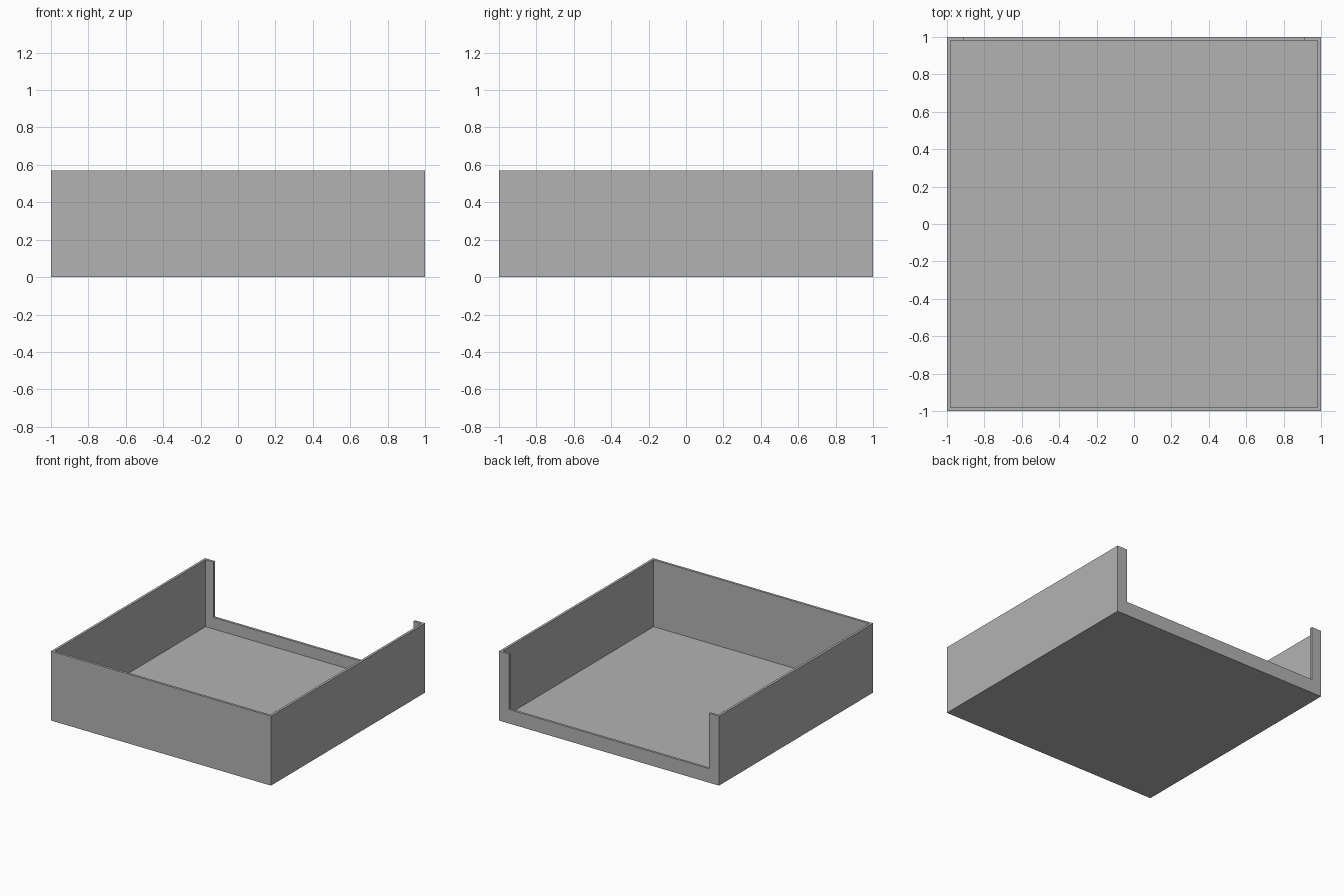
import bpy

# Overall dimensions
HALF, HEIGHT, WALL = 1.0, 0.57, 0.02
POST, SILL = 0.09, 0.115   # posts and sill around the back opening

cube = bpy.data.objects.get("Cube")
if cube:
    bpy.data.objects.remove(cube, do_unlink=True)


def box(name, low, high):
    """Axis-aligned box between two corners."""
    centre = [(a + b) / 2 for a, b in zip(low, high)]
    bpy.ops.mesh.primitive_cube_add(size=1, location=centre)
    obj = bpy.context.object
    obj.name = name
    obj.scale = [b - a for a, b in zip(low, high)]
    bpy.ops.object.transform_apply(location=True, rotation=False, scale=True)
    return obj


def cut(target, cutter):
    """Subtract the cutter from the target, then discard it."""
    cutter.hide_render = True
    mod = target.modifiers.new("cut", 'BOOLEAN')
    mod.operation, mod.solver, mod.object = 'DIFFERENCE', 'EXACT', cutter
    bpy.context.view_layer.objects.active = target
    bpy.ops.object.modifier_apply(modifier=mod.name)
    bpy.data.objects.remove(cutter, do_unlink=True)


# Solid block that becomes the tray
tray = box("open_tray", (-HALF, -HALF, 0), (HALF, HALF, HEIGHT))

# Hollow interior, leaving a thin floor and walls
inner = HALF - WALL
cut(tray, box("cavity_cutter", (-inner, -inner, WALL), (inner, inner, HEIGHT + 1)))

# Wide opening in the back wall, leaving corner posts and a low sill
side = HALF - POST
cut(tray, box("opening_cutter", (-side, HALF - 0.1, SILL), (side, HALF + 0.1, HEIGHT + 1)))

# Plain grey material
grey = bpy.data.materials.new("plain_grey")
grey.use_nodes = True
colour = (0.45, 0.45, 0.45, 1)
grey.diffuse_color = colour
grey.node_tree.nodes["Principled BSDF"].inputs["Base Color"].default_value = colour
tray.data.materials.clear()
tray.data.materials.append(grey)
